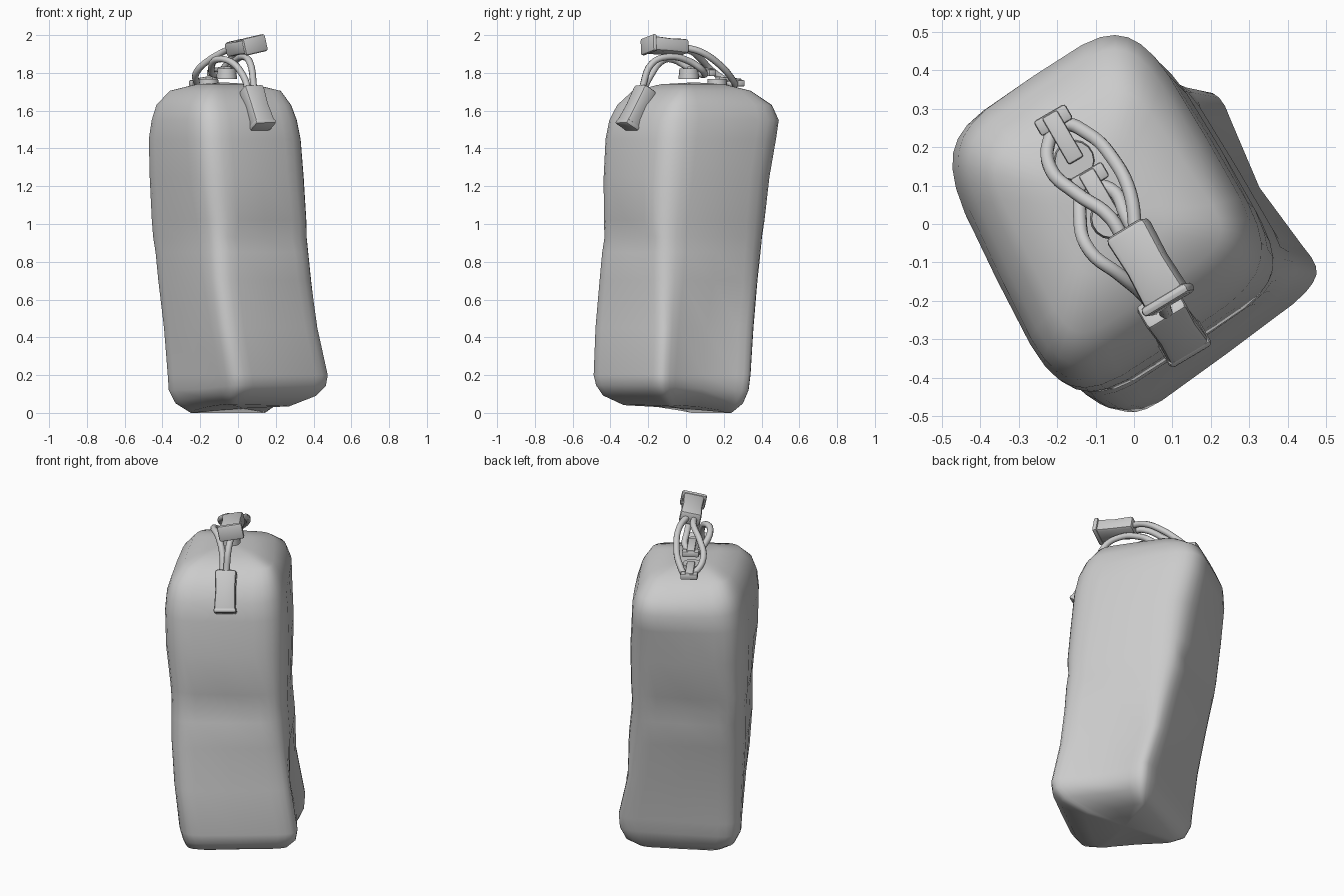
import bpy, bmesh, math
from mathutils import Vector, Matrix

if "Cube" in bpy.data.objects:
    bpy.data.objects.remove(bpy.data.objects["Cube"])

mat = bpy.data.materials.new("light_grey")
mat.diffuse_color = (0.6, 0.6, 0.6, 1)
mat.use_nodes = True
mat.node_tree.nodes["Principled BSDF"].inputs["Base Color"].default_value = mat.diffuse_color


def finish(name, bm, angle):
    bmesh.ops.recalc_face_normals(bm, faces=bm.faces)
    me = bpy.data.meshes.new(name)
    bm.to_mesh(me)
    bm.free()
    ob = bpy.data.objects.new(name, me)
    bpy.context.collection.objects.link(ob)
    me.materials.append(mat)
    bpy.ops.object.select_all(action='DESELECT')
    ob.select_set(True)
    bpy.context.view_layer.objects.active = ob
    bpy.ops.object.shade_smooth_by_angle(angle=math.radians(angle))
    return ob


# Bag sections: z, corner sharpness, then left, back, right, front corners
SECTIONS = [
    (0.00, 7, -.25, .03, .14, .24, .27, -.08, -.03, -.33),
    (0.05, 7, -.33, .04, .19, .30, .41, -.12, -.02, -.44),
    (0.12, 7, -.365, .045, .205, .33, .465, -.13, -.01, -.475),
    (0.20, 7, -.37, .05, .205, .34, .475, -.13, -.02, -.488),
    (0.45, 6.5, -.39, .07, .135, .355, .42, -.12, -.065, -.478),
    (0.70, 6, -.42, .10, .09, .375, .385, -.12, -.10, -.455),
    (0.85, 5.5, -.435, .125, .06, .39, .37, -.12, -.11, -.44),
    (0.93, 5.5, -.448, .14, .05, .40, .362, -.12, -.115, -.43),
    (1.02, 5, -.455, .145, .045, .41, .36, -.12, -.12, -.43),
    (1.25, 4.5, -.465, .17, .03, .435, .345, -.105, -.15, -.43),
    (1.45, 4.5, -.47, .185, -.005, .47, .33, -.09, -.165, -.42),
    (1.55, 4.5, -.455, .19, -.015, .485, .31, -.08, -.17, -.40),
    (1.63, 5, -.43, .18, -.02, .45, .28, -.06, -.17, -.36),
    (1.705, 6, -.36, .15, -.02, .34, .225, -.03, -.15, -.28),
    (1.74, 5, -.22, .10, -.06, .20, .08, .00, -.12, -.13),
]
N = 32
FRONT_RIGHT = Vector((.55, -.83))
BACK_RIGHT = Vector((.83, .55))


def section(bm, z, n, *c):
    L, B, R, F = (Vector(c[i:i + 2]) for i in range(0, 8, 2))
    ring = []
    for i in range(N):
        a = 2 * math.pi * i / N
        cs, sn = math.cos(a), math.sin(a)
        k = 0.5 ** (1 / n)
        u = math.copysign(abs(cs) ** (2 / n), cs) / k
        v = math.copysign(abs(sn) ** (2 / n), sn) / k
        p = (L * (1 - u) * (1 - v) + B * (1 + u) * (1 - v)
             + R * (1 + u) * (1 + v) + F * (1 - u) * (1 + v)) / 4
        mid_u, mid_v = max(0, 1 - u * u), max(0, 1 - v * v)
        if .9 < z < 1:                       # crease in the fabric
            p -= FRONT_RIGHT * math.copysign(.022 * mid_u, v)
        if z < .6 and u > 0:                 # hollow between lower corners
            p -= BACK_RIGHT * .05 * mid_v
        lift = max(0, .2 - z) * .8 * max(0, p.dot(FRONT_RIGHT))
        if z < .06:                          # sagging corners, raised edges between
            lift += .025 * mid_v
        ring.append(bm.verts.new((p.x, p.y, z + lift)))
    return ring


bm = bmesh.new()
rings = [section(bm, *s) for s in SECTIONS]
for a, b in zip(rings, rings[1:]):
    for i in range(N):
        j = (i + 1) % N
        bm.faces.new((a[i], a[j], b[j], b[i]))
for ring, z in ((rings[0], 0.025), (rings[-1], 1.75)):
    mid = sum((v.co for v in ring), Vector()) / N
    tip = bm.verts.new((mid.x, mid.y, z))
    for i in range(N):
        bm.faces.new((ring[i], ring[(i + 1) % N], tip))
finish("bag", bm, 70)


def frame(centre, axis, roll):
    side = Vector((.86, .5, roll))
    y = Vector(axis).normalized()
    x = (side - y * side.dot(y)).normalized()
    m = Matrix((x, y, x.cross(y))).transposed().to_4x4()
    m.translation = Vector(centre)
    return m


def block(name, centre, axis, size, bevel, waist=1.0, roll=0.0):
    """Bevelled block: width, length along the axis, thickness."""
    bm = bmesh.new()
    bmesh.ops.create_cube(bm, size=1)
    if waist != 1:
        long = [e for e in bm.edges if abs(e.verts[0].co.y - e.verts[1].co.y) > .5]
        bmesh.ops.subdivide_edges(bm, edges=long, cuts=1)
        for v in bm.verts:
            if abs(v.co.y) < .1:
                v.co.x *= waist
                v.co.z *= waist
    bmesh.ops.scale(bm, vec=size, verts=bm.verts)
    edges = [e for e in bm.edges if e.calc_face_angle(0) > .8]
    bmesh.ops.bevel(bm, geom=edges, offset=bevel, segments=2, profile=.5, affect='EDGES')
    bmesh.ops.transform(bm, matrix=frame(centre, axis, roll), verts=bm.verts)
    return finish(name, bm, 35)


# Cord stoppers with a lip at the outer end
for name, centre, axis, size, lip, roll in (
        ("upper_stopper", (.035, -.105, 1.94), (.5, -.86, .08), (.12, .22, .08), .02, .2),
        ("lower_stopper", (.1, -.262, 1.62), (.07, -.11, -.22), (.12, .23, .085), .006, 0)):
    block(name, centre, axis, size, .016, .92, roll)
    end = Vector(centre) + Vector(axis).normalized() * (size[1] / 2 - .004)
    block(name + "_lip", end, axis, (size[0] + lip, .028, size[2] + lip * .6), .012, 1, roll)

# Strap tabs and the round buttons beneath them
for i, (x, y, z) in enumerate(((-.185, .225, 1.765), (-.09, .075, 1.82))):
    block(f"strap_tab_{i}", (x, y, z), (.5, -.86, .08), (.045, .14, .02), .006)
    block(f"strap_base_{i}", (x - .025, y + .045, z - .02), (.5, -.86, 0), (.095, .045, .035), .008)
    bm = bmesh.new()
    bmesh.ops.create_cone(bm, cap_ends=True, segments=16, radius1=.055, radius2=.05, depth=.055,
                          matrix=Matrix.Translation((x + .03, y - .06, z - .025)))
    finish(f"button_{i}", bm, 40)


def cord(name, pts, r=.018):
    cu = bpy.data.curves.new(name, 'CURVE')
    cu.dimensions = '3D'
    cu.bevel_depth, cu.bevel_resolution, cu.resolution_u = r, 2, 5
    cu.use_fill_caps = True
    sp = cu.splines.new('BEZIER')
    sp.bezier_points.add(len(pts) - 1)
    for b, p in zip(sp.bezier_points, pts):
        b.co = p
        b.handle_left_type = b.handle_right_type = 'AUTO'
    ob = bpy.data.objects.new(name, cu)
    bpy.context.collection.objects.link(ob)
    cu.materials.append(mat)
    bpy.ops.object.select_all(action='DESELECT')
    ob.select_set(True)
    bpy.context.view_layer.objects.active = ob
    bpy.ops.object.convert(target='MESH')
    bpy.ops.object.shade_smooth_by_angle(angle=math.radians(60))


# Upper loop runs from the rear tab into the upper stopper
cord("upper_cord", [(-.02, -.06, 1.93), (-.06, .015, 1.92), (-.15, .08, 1.87), (-.215, .14, 1.81),
                    (-.222, .21, 1.76), (-.19, .255, 1.735), (-.12, .235, 1.78), (-.055, .17, 1.85),
                    (-.01, .08, 1.91), (.005, -.03, 1.94)])
# Lower loop runs from the front tab over the edge into the lower stopper
cord("lower_cord", [(.055, -.23, 1.70), (.03, -.19, 1.78), (-.04, -.13, 1.86), (-.115, -.07, 1.87),
                    (-.14, .01, 1.83), (-.12, .09, 1.79), (-.06, .09, 1.81), (-.02, .02, 1.86),
                    (.03, -.09, 1.885), (.065, -.18, 1.85), (.085, -.235, 1.71)])
